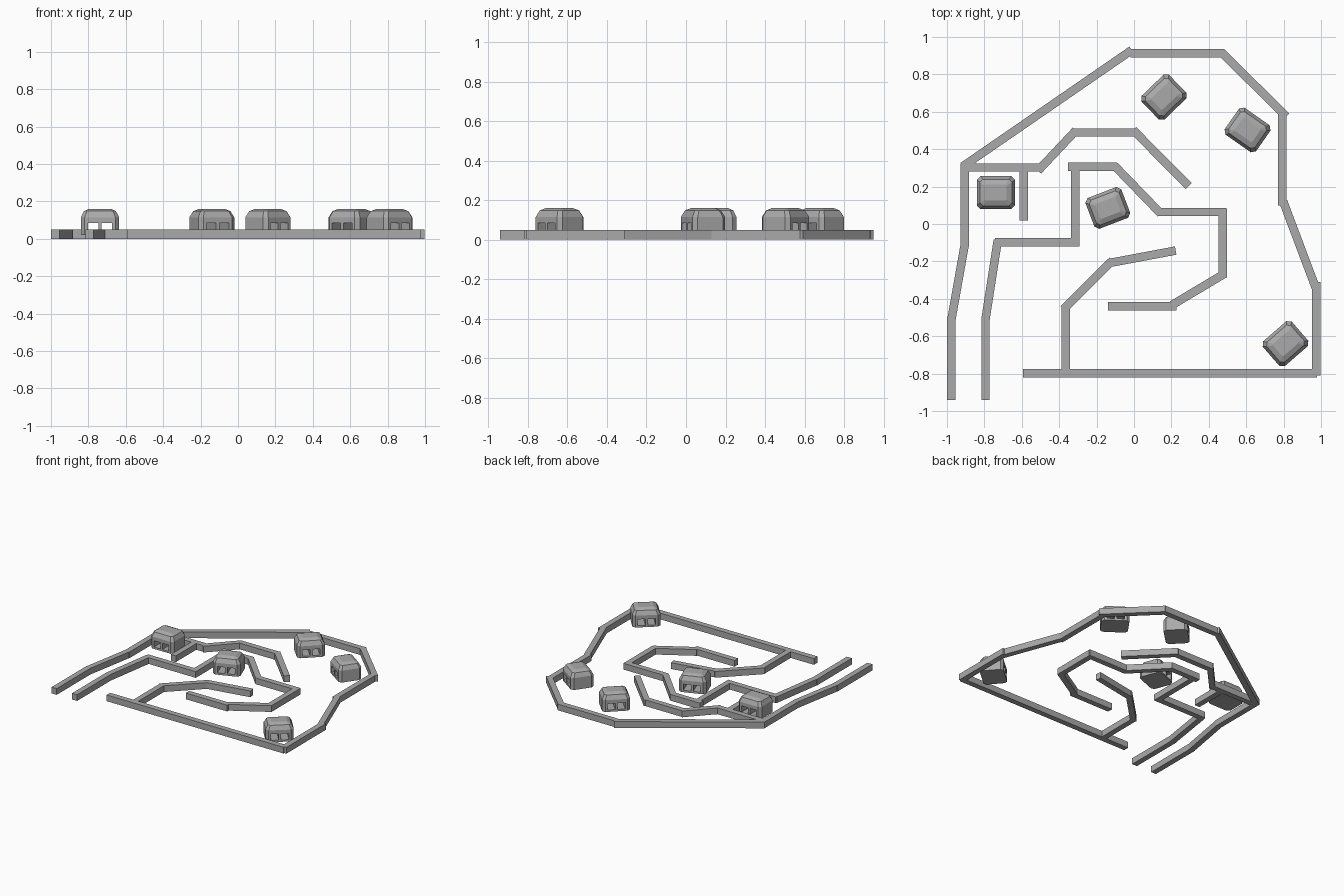
import bpy, bmesh, math
from mathutils import Vector, Matrix

if "Cube" in bpy.data.objects:
    bpy.data.objects.remove(bpy.data.objects["Cube"])


def material(name, rgb):
    m = bpy.data.materials.new(name)
    m.diffuse_color = (*rgb, 1)
    m.use_nodes = True
    m.node_tree.nodes["Principled BSDF"].inputs["Base Color"].default_value = m.diffuse_color
    return m


GREY = material("plain grey", (0.40, 0.40, 0.40))
WALL_W, WALL_H = 0.045, 0.05


def add_object(name, bm):
    bmesh.ops.recalc_face_normals(bm, faces=bm.faces)
    me = bpy.data.meshes.new(name)
    bm.to_mesh(me)
    bm.free()
    me.materials.append(GREY)
    ob = bpy.data.objects.new(name, me)
    bpy.context.collection.objects.link(ob)
    return ob


def box(bm, size, matrix):
    bmesh.ops.create_cube(bm, size=1, matrix=matrix @ Matrix.Diagonal((*size, 1)))


# Walls: one straight bar per segment, overlapping at the corners
def wall(name, segments):
    bm = bmesh.new()
    for x0, y0, x1, y1 in segments:
        a, b = Vector((x0, y0, 0)), Vector((x1, y1, 0))
        d = b - a
        mid = (a + b) / 2 + Vector((0, 0, WALL_H / 2))
        box(bm, (d.length, WALL_W, WALL_H),
            Matrix.Translation(mid) @ Matrix.Rotation(math.atan2(d.y, d.x), 4, 'Z'))
    return add_object(name, bm)


wall("outer_wall", [
    (-0.976, -0.94, -0.976, -0.495), (-0.976, -0.51, -0.904, -0.105),
    (-0.904, -0.12, -0.904, 0.32), (-0.915, 0.308, -0.012, 0.93),
    (-0.02, 0.913, 0.485, 0.913), (0.47, 0.915, 0.815, 0.575),
    (0.793, 0.585, 0.793, 0.10), (0.798, 0.12, 0.975, -0.35),
    (0.975, -0.31, 0.975, -0.81), (-0.594, -0.798, 0.978, -0.798)])
wall("entry_wall", [
    (-0.794, -0.94, -0.794, -0.495), (-0.794, -0.51, -0.728, -0.085),
    (-0.744, -0.097, -0.295, -0.097), (-0.314, -0.12, -0.314, 0.31),
    (-0.354, 0.307, -0.09, 0.307), (-0.105, 0.312, 0.143, 0.056),
    (0.127, 0.064, 0.495, 0.064), (0.474, 0.08, 0.474, -0.285),
    (0.48, -0.268, 0.205, -0.432), (-0.14, -0.44, 0.228, -0.44)])
wall("inner_hook_wall", [
    (-0.365, -0.798, -0.365, -0.444), (-0.377, -0.455, -0.115, -0.195),
    (-0.135, -0.209, 0.223, -0.142)])
wall("upper_wall", [
    (-0.925, 0.302, -0.493, 0.302), (-0.589, 0.302, -0.589, 0.02),
    (-0.513, 0.285, -0.311, 0.5), (-0.327, 0.489, 0.004, 0.489),
    (-0.005, 0.503, 0.292, 0.203)])


# Hut: stacked chamfered rectangles, narrowing towards the roof
HUT_RINGS = [(0.02, 0.0, 0.02), (0.115, 0.0, 0.02),
             (0.148, 0.017, 0.016), (0.161, 0.045, 0.006)]


def ring(bm, z, inset, chamfer):
    hx, hy, c = 0.1025 - inset, 0.088 - inset, chamfer
    pts = [(hx - c, -hy), (hx, -hy + c), (hx, hy - c), (hx - c, hy),
           (-hx + c, hy), (-hx, hy - c), (-hx, -hy + c), (-hx + c, -hy)]
    return [bm.verts.new((x, y, z)) for x, y in pts]


def hut(name, x, y, angle):
    bm = bmesh.new()
    rings = [ring(bm, *r) for r in HUT_RINGS]
    bm.faces.new(rings[0])
    bm.faces.new(rings[-1])
    for lo, hi in zip(rings, rings[1:]):
        for i in range(8):
            j = (i + 1) % 8
            bm.faces.new((lo[i], lo[j], hi[j], hi[i]))
    ob = add_object(name, bm)

    # Window openings run right through from front to back
    cut = bmesh.new()
    for side in (-1, 1):
        box(cut, (0.056, 0.4, 0.05), Matrix.Translation((side * 0.037, 0, 0.06)))
    cutter = add_object(name + "_window_cutter", cut)
    cutter.hide_render = True
    cutter.hide_viewport = True
    place = Matrix.Translation((x, y, 0)) @ Matrix.Rotation(math.radians(angle), 4, 'Z')
    ob.matrix_world = place
    cutter.matrix_world = place
    mod = ob.modifiers.new("windows", 'BOOLEAN')
    mod.operation = 'DIFFERENCE'
    mod.solver = 'EXACT'
    mod.object = cutter


for i, (x, y, angle) in enumerate([
        (-0.738, 0.168, 0), (0.16, 0.678, 44), (0.607, 0.503, -35),
        (-0.14, 0.086, 21), (0.81, -0.64, 41)]):
    hut(f"hut_{i + 1}", x, y, angle)
